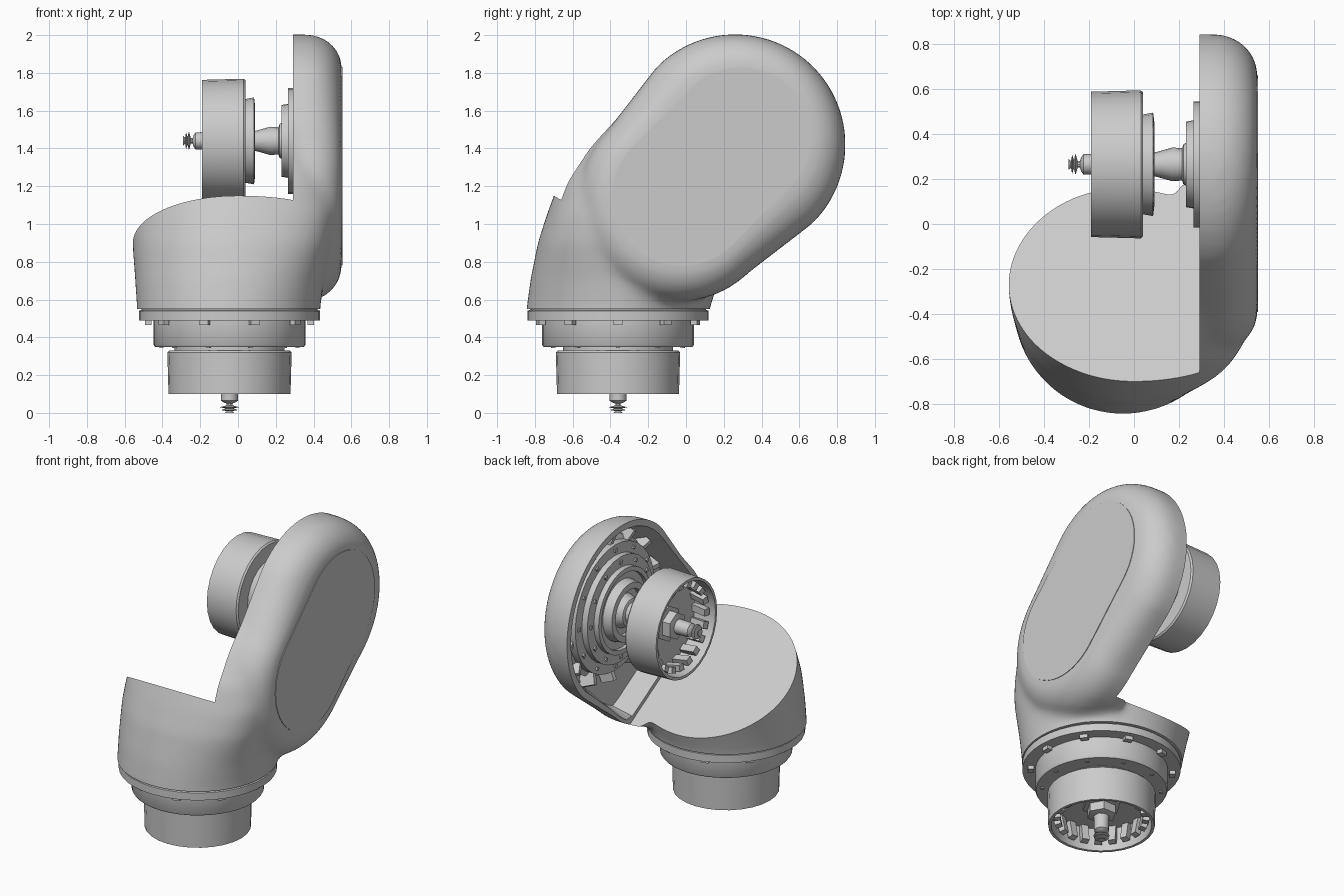
import bpy, bmesh, math
from mathutils import Vector, Matrix

cube = bpy.data.objects.get("Cube")
if cube:
    bpy.data.objects.remove(cube)

grey = bpy.data.materials.new("plain grey")
grey.use_nodes = True
grey.diffuse_color = (0.6, 0.6, 0.6, 1)
grey.node_tree.nodes["Principled BSDF"].inputs["Base Color"].default_value = (0.6, 0.6, 0.6, 1)

LOWER = Matrix.Translation((-0.045, -0.36, 0.10))
UPPER = Matrix.Translation((-0.19, 0.265, 1.44)) @ Matrix.Rotation(math.pi / 2, 4, 'Y')
TOP, LOW = (0.26, 1.42), (-0.04, 1.12)  # shell end centres in y, z


def finish(name, bm, matrix=Matrix(), angle=35):
    bmesh.ops.recalc_face_normals(bm, faces=bm.faces)
    mesh = bpy.data.meshes.new(name)
    bm.to_mesh(mesh)
    bm.free()
    mesh.transform(matrix)
    mesh.materials.append(grey)
    obj = bpy.data.objects.new(name, mesh)
    bpy.context.collection.objects.link(obj)
    smooth(obj, angle)
    return obj


def smooth(obj, angle):
    bpy.ops.object.select_all(action='DESELECT')
    obj.select_set(True)
    bpy.context.view_layer.objects.active = obj
    bpy.ops.object.shade_smooth_by_angle(angle=math.radians(angle))


def loft(bm, rings):
    """Skin closed rings of points and cap both ends."""
    rows = [[bm.verts.new(p) for p in ring] for ring in rings]
    for a, b in zip(rows, rows[1:]):
        for i in range(len(a)):
            j = (i + 1) % len(a)
            bm.faces.new((a[i], a[j], b[j], b[i]))
    bm.faces.new(rows[0])
    bm.faces.new(rows[-1])


def lathe(name, profile, matrix, sides=32):
    """Turn (radius, height) points about local z."""
    bm = bmesh.new()
    turns = [2 * math.pi * i / sides for i in range(sides)]
    loft(bm, [[(r * math.cos(t), r * math.sin(t), z) for t in turns] for r, z in profile])
    return finish(name, bm, matrix)


def circle_of_blocks(name, count, radius, z, size, matrix, tilt=0):
    bm = bmesh.new()
    for i in range(count):
        m = (Matrix.Rotation(2 * math.pi * i / count, 4, 'Z') @ Matrix.Translation((radius, 0, z))
             @ Matrix.Rotation(tilt, 4, 'Y') @ Matrix.Diagonal((*size, 1)))
        bmesh.ops.create_cube(bm, size=1, matrix=m)
    return finish(name, bm, matrix)


def stadium(x, top, r_top, low, r_low, steps=24):
    """Outline of two circles joined along the diagonal, in the y-z plane."""
    points = []
    for centre, radius, start in ((top, r_top, -45), (low, r_low, 135)):
        for i in range(steps + 1):
            a = math.radians(start + 180 * i / steps)
            points.append(Vector((x, centre[0] + radius * math.cos(a), centre[1] + radius * math.sin(a))))
    return points


def prism(name, points, x0, x1):
    bm = bmesh.new()
    loft(bm, [[(x, p[1], p[2]) for p in points] for x in (x0, x1)])
    return finish(name, bm)


def slope(y):
    return 1.15 - 0.58 * (y + 0.7)


def mix(a, b, t):
    return tuple(p + (q - p) * t for p, q in zip(a, b))


def tube_section(z, cx, cy, rx, ry, power):
    """Ellipse whose +x half is squarer for a lower power."""
    ring = []
    for i in range(64):
        c, s = math.cos(math.pi * i / 32), math.sin(math.pi * i / 32)
        if c > 0:
            s = math.copysign(abs(s) ** power, s)
        ring.append((cx + rx * c, cy + ry * s, z))
    return ring


# Elbow housing: a leaning tube merged with a rounded side shell
bm = bmesh.new()
sections = [(0.35, -0.05, -0.375, 0.485, 0.48, 1), (0.55, -0.05, -0.36, 0.485, 0.485, 1),
            (0.7, -0.045, -0.325, 0.5, 0.5, 0.8), (0.9, -0.03, -0.265, 0.53, 0.52, 0.55),
            (1.05, -0.015, -0.22, 0.54, 0.517, 0.5), (1.22, 0.0, -0.17, 0.53, 0.505, 0.55),
            (1.4, 0.0, -0.12, 0.5, 0.45, 0.7), (1.53, 0.0, -0.07, 0.48, 0.38, 0.8)]
loft(bm, [tube_section(*s) for s in sections])
rings = [stadium(0.2, TOP, 0.585, LOW, 0.53)]
for i in range(11):
    a = math.pi / 2 * i / 10
    t = 1 - math.cos(a)
    rings.append(stadium(0.36 + 0.19 * math.sin(a), mix(TOP, (0.29, 1.46), t), 0.585 - 0.215 * t,
                         mix(LOW, (-0.02, 1.15), t), 0.53 - 0.16 * t))
loft(bm, rings)
housing = finish("elbow_housing", bm)

# Cutters: sloped opening, tapered shell hollow and flat base
opening = prism("opening_cutter", [(0, -1.2, slope(-1.2)), (0, 1.2, slope(1.2)),
                                   (0, 1.2, 2.5), (0, -1.2, 2.5)], -1.2, 0.29)
rings = [stadium(0.25, TOP, 0.56, LOW, 0.52), stadium(0.45, TOP, 0.47, LOW, 0.45)]
for p in rings[0] + rings[1]:
    p.z = max(p.z, slope(p.y) + 0.03)
bm = bmesh.new()
loft(bm, rings)
hollow = finish("hollow_cutter", bm)
base = prism("base_cutter", [(0, -1.2, 0), (0, 1.2, 0), (0, 1.2, 0.55), (0, -1.2, 0.55)], -1.2, 1.2)

remesh = housing.modifiers.new("merge", 'REMESH')
remesh.mode = 'VOXEL'
remesh.voxel_size = 0.02
blend = housing.modifiers.new("blend", 'SMOOTH')
blend.factor = 0.5
blend.iterations = 24
for cutter in (opening, hollow, base):
    cutter.hide_render = True
    cut = housing.modifiers.new("cut", 'BOOLEAN')
    cut.operation = 'DIFFERENCE'
    cut.solver = 'EXACT'
    cut.object = cutter
bpy.context.view_layer.objects.active = housing
for name in [m.name for m in housing.modifiers]:
    bpy.ops.object.modifier_apply(modifier=name)
for cutter in (opening, hollow, base):
    bpy.data.objects.remove(cutter)
smooth(housing, 35)

# Side cover
prism("side_cover", stadium(0, (0.29, 1.46), 0.37, (-0.02, 1.15), 0.37), 0.53, 0.552)

# Stepped rings under the housing
lathe("base_flange", [(0.3, 0.39), (0.48, 0.39), (0.48, 0.44), (0.465, 0.445), (0.465, 0.46), (0.3, 0.46)], LOWER, 40)
lathe("base_ring", [(0.3, 0.25), (0.395, 0.25), (0.402, 0.26), (0.402, 0.395), (0.3, 0.395)], LOWER, 40)
lathe("base_neck", [(0.29, 0.22), (0.29, 0.26)], LOWER)
circle_of_blocks("flange_bolts", 10, 0.43, 0.385, (0.035, 0.05, 0.04), LOWER)
circle_of_blocks("ring_bolts", 10, 0.36, 0.25, (0.02, 0.02, 0.012), LOWER)

# Stepped rings inside the shell
lathe("shell_rings", [(0.45, 0.65), (0.45, 0.6), (0.42, 0.58), (0.42, 0.53), (0.35, 0.53), (0.35, 0.49),
                      (0.28, 0.49), (0.28, 0.455), (0.25, 0.455), (0.25, 0.48), (0.2, 0.48), (0.19, 0.42),
                      (0.15, 0.42), (0.15, 0.46), (0.11, 0.46), (0.09, 0.41), (0.06, 0.40)], UPPER)
circle_of_blocks("shell_ribs", 14, 0.46, 0.59, (0.09, 0.03, 0.1), UPPER, 0.4)
circle_of_blocks("shell_bolts", 12, 0.385, 0.53, (0.022, 0.022, 0.02), UPPER)
circle_of_blocks("inner_bolts", 12, 0.315, 0.49, (0.022, 0.022, 0.02), UPPER)
lathe("drum_shaft", [(0.07, 0.43), (0.075, 0.36), (0.055, 0.29), (0.05, 0.26)], UPPER, 16)
lathe("drum_backplate", [(0.22, 0.22), (0.23, 0.275), (0.19, 0.28), (0.08, 0.255)], UPPER, 24)

# Matching open drums with fins, hub and threaded tip
for side, place in (("lower", LOWER), ("upper", UPPER)):
    lathe(side + "_drum", [(0.05, 0.15), (0.3, 0.15), (0.305, 0), (0.323, 0), (0.329, 0.22),
                           (0.32, 0.23), (0.05, 0.23)], place, 28)
    circle_of_blocks(side + "_drum_fins", 20, 0.28, 0.1, (0.04, 0.045, 0.13), place, 0.2)
    lathe(side + "_hub_nut", [(0.12, 0.16), (0.12, 0.13), (0.09, 0.125), (0.09, 0.07), (0.05, 0.06)], place, 6)
    lathe(side + "_hub_pin", [(0.05, 0.12), (0.045, -0.035), (0.03, -0.045), (0.015, -0.05)], place, 12)
    lathe(side + "_threaded_tip", [(0.015, -0.04), (0.015, -0.06), (0.05, -0.07), (0.02, -0.077),
                                   (0.045, -0.085), (0.015, -0.09), (0.025, -0.1)], place, 10)
